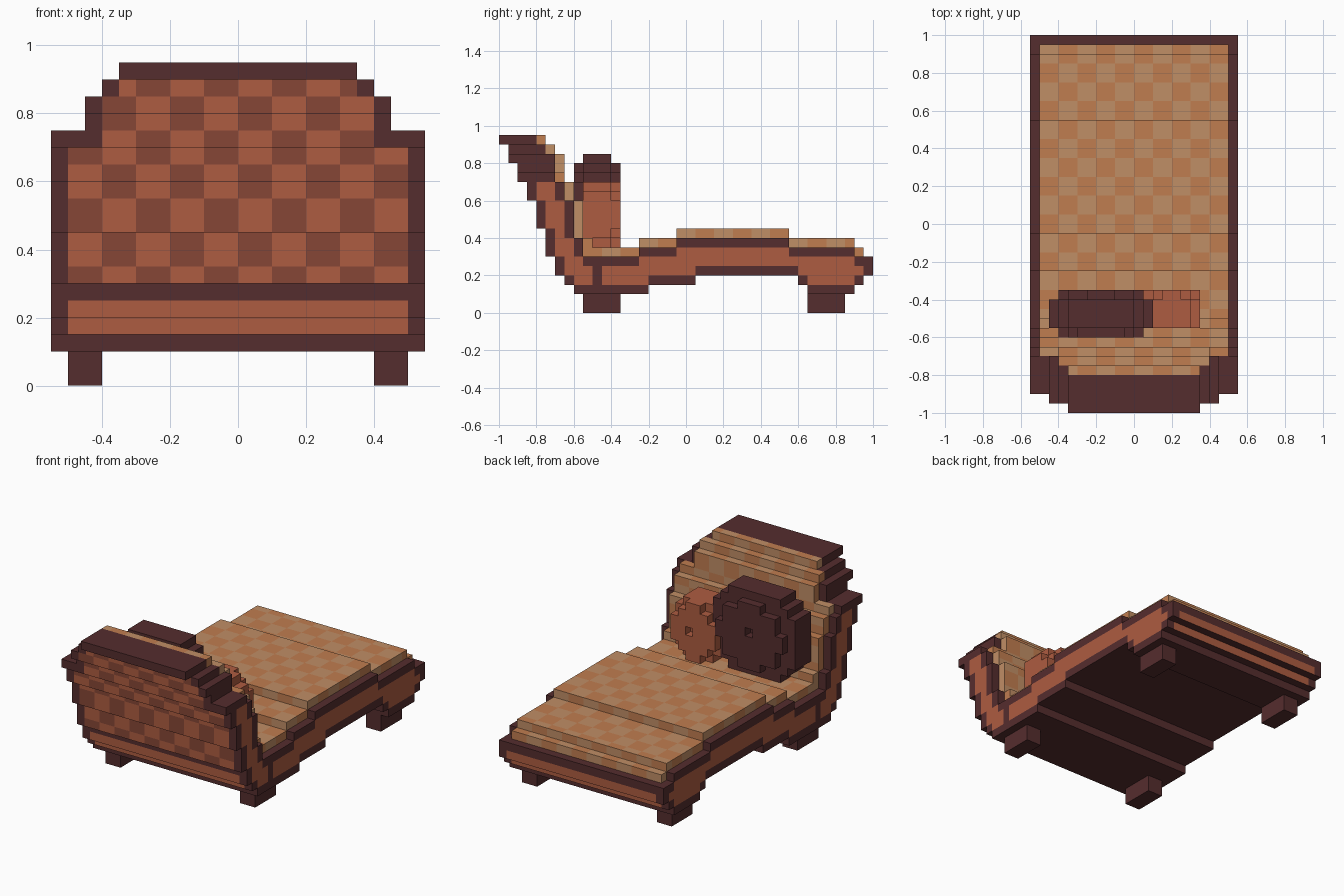
import bpy, bmesh
from mathutils import Vector

U = 0.05  # edge of one block

if "Cube" in bpy.data.objects:
    bpy.data.objects.remove(bpy.data.objects["Cube"], do_unlink=True)


def make_material(name, hex_code):
    def linear(c):
        return c / 12.92 if c <= 0.04045 else ((c + 0.055) / 1.055) ** 2.4
    rgb = [linear(int(hex_code[i:i + 2], 16) / 255) for i in (0, 2, 4)]
    mat = bpy.data.materials.new(name)
    mat.use_nodes = True
    mat.diffuse_color = (*rgb, 1)
    node = next(n for n in mat.node_tree.nodes if n.type == 'BSDF_PRINCIPLED')
    node.inputs["Base Color"].default_value = (*rgb, 1)
    return mat


DARK = make_material("dark wood", "552D2E")
RUST = make_material("rust orange", "AE5C41")
BROWN = make_material("rust brown", "864636")
TAN = make_material("light tan", "C08E66")
AMBER = make_material("amber tan", "C07D50")


def block_cells(boxes):
    """Blocks filled by boxes given as half width, y range and z range."""
    return {(x, y, z) for w, y0, y1, z0, z1 in boxes
            for x in range(-w, w) for y in range(y0, y1) for z in range(z0, z1)}


def build(name, cells, mats, rule=lambda cell, normal: 0, shift=(0, 0, 0)):
    """Skin the blocks with their exposed faces and merge the flat areas."""
    bm = bmesh.new()
    corners = {}

    def corner(p):
        key = tuple(round(c * 2) for c in p)
        if key not in corners:
            corners[key] = bm.verts.new((p + Vector(shift)) * U)
        return corners[key]

    for cell in sorted(cells):
        mid = Vector(cell) + Vector((0.5, 0.5, 0.5))
        for axis in range(3):
            for sign in (-1, 1):
                n = Vector((0, 0, 0))
                n[axis] = sign
                if tuple(int(c + d) for c, d in zip(cell, n)) in cells:
                    continue
                a = Vector((0, 0, 0))
                a[(axis + 1) % 3] = 0.5
                b = n.cross(a)
                face = bm.faces.new([corner(mid + n / 2 + d)
                                     for d in (-a - b, a - b, a + b, b - a)])
                face.material_index = rule(cell, n)
    bmesh.ops.dissolve_limit(bm, angle_limit=0.01, verts=bm.verts[:],
                             edges=bm.edges[:], delimit={'MATERIAL'})
    mesh = bpy.data.meshes.new(name)
    bm.to_mesh(mesh)
    bm.free()
    for m in mats:
        mesh.materials.append(m)
    obj = bpy.data.objects.new(name, mesh)
    bpy.context.collection.objects.link(obj)
    return obj


# Frame: curled backrest, side rails and seat base
frame = block_cells([
    (7, -20, -16, 18, 19), (8, -19, -15, 17, 18), (9, -19, -14, 16, 17),
    (9, -18, -14, 15, 16), (11, -18, -14, 14, 15), (11, -17, -13, 12, 14),
    (11, -16, -12, 9, 12), (11, -15, -12, 8, 9), (11, -15, -11, 6, 8),
    (11, -14, -10, 4, 6), (11, -12, -4, 2, 3), (11, -13, 1, 3, 6),
    (11, -5, -1, 4, 7), (11, -1, 12, 4, 7), (11, -1, 11, 7, 8),
    (11, 12, 18, 3, 7), (11, 13, 18, 2, 3), (11, 18, 19, 3, 6),
    (11, 19, 20, 4, 6)])


def frame_rule(cell, n):
    x, y, z = cell
    if n.x and x in (-11, 10):
        # side inlay keeps one block of border, split by a post
        around = [(x, y + 1, z), (x, y - 1, z), (x, y, z + 1), (x, y, z - 1)]
        post = y == -10 and z < 5
        return 1 if all(c in frame for c in around) and not post else 0
    if n.y and abs(y) > 12 and z in (3, 4) and -10 <= x < 10:
        return 1
    if n.y < 0 and 6 <= z < 18:
        w = 10 if z < 14 else 8 if z < 17 else 7
        if -w <= x < w:
            return 2 if ((x + 10) // 2 + (z - 7) // 2) % 2 else 1
    return 0


build("frame", frame, [DARK, RUST, BROWN], frame_rule)

# Upholstery running down the backrest and along the seat
cushion = block_cells([
    (7, -16, -15, 18, 19), (8, -15, -14, 17, 18), (8, -14, -13, 15, 17),
    (10, -14, -13, 14, 15), (10, -13, -12, 12, 14), (10, -12, -11, 8, 12),
    (10, -11, -10, 7, 8), (10, -11, -5, 6, 7), (10, -5, -1, 7, 8),
    (10, -1, 11, 8, 9), (10, 11, 18, 7, 8), (10, 18, 19, 6, 7)])


def cushion_rule(cell, n):
    x, y, z = cell
    row = (z - 7) // 2 if n.y else (y - 15) // 2
    return 0 if ((x + 10) // 2 + row) % 2 else 1


build("upholstery", cushion, [TAN, AMBER], cushion_rule)

# Four feet
for side, x0 in (("right", -10), ("left", 8)):
    for end, y0 in (("front", -11), ("back", 13)):
        foot = {(x, y, z) for x in (x0, x0 + 1)
                for y in range(y0, y0 + 4) for z in (0, 1)}
        build(end + "_" + side + "_foot", foot, [DARK])


# Round pillows made of stacked discs with a dent in the middle
def pillow(name, mat, size_x, size_z, layers, shift):
    cells = set()
    for y0, y1, scale in layers:
        for x in range(size_x):
            for z in range(size_z):
                u = abs(2 * (x + 0.5) / size_x - 1) / scale
                v = abs(2 * (z + 0.5) / size_z - 1) / scale
                if u ** 2.5 + v ** 2.5 <= 1.05:
                    cells |= {(x, y, z) for y in range(y0, y1)}
    front = max(c[1] for c in cells)
    cells.discard((size_x // 2, front, size_z // 2))
    build(name, cells, [mat], shift=shift)


pillow("large_pillow", DARK, 11, 10,
       [(-12, -11, 0.8), (-11, -8, 1), (-8, -7, 0.72)], (-9, 0, 7))
pillow("small_pillow", RUST, 6, 7,
       [(-11, -8, 1.08), (-8, -7, 0.9)], (1, 0, 7))
